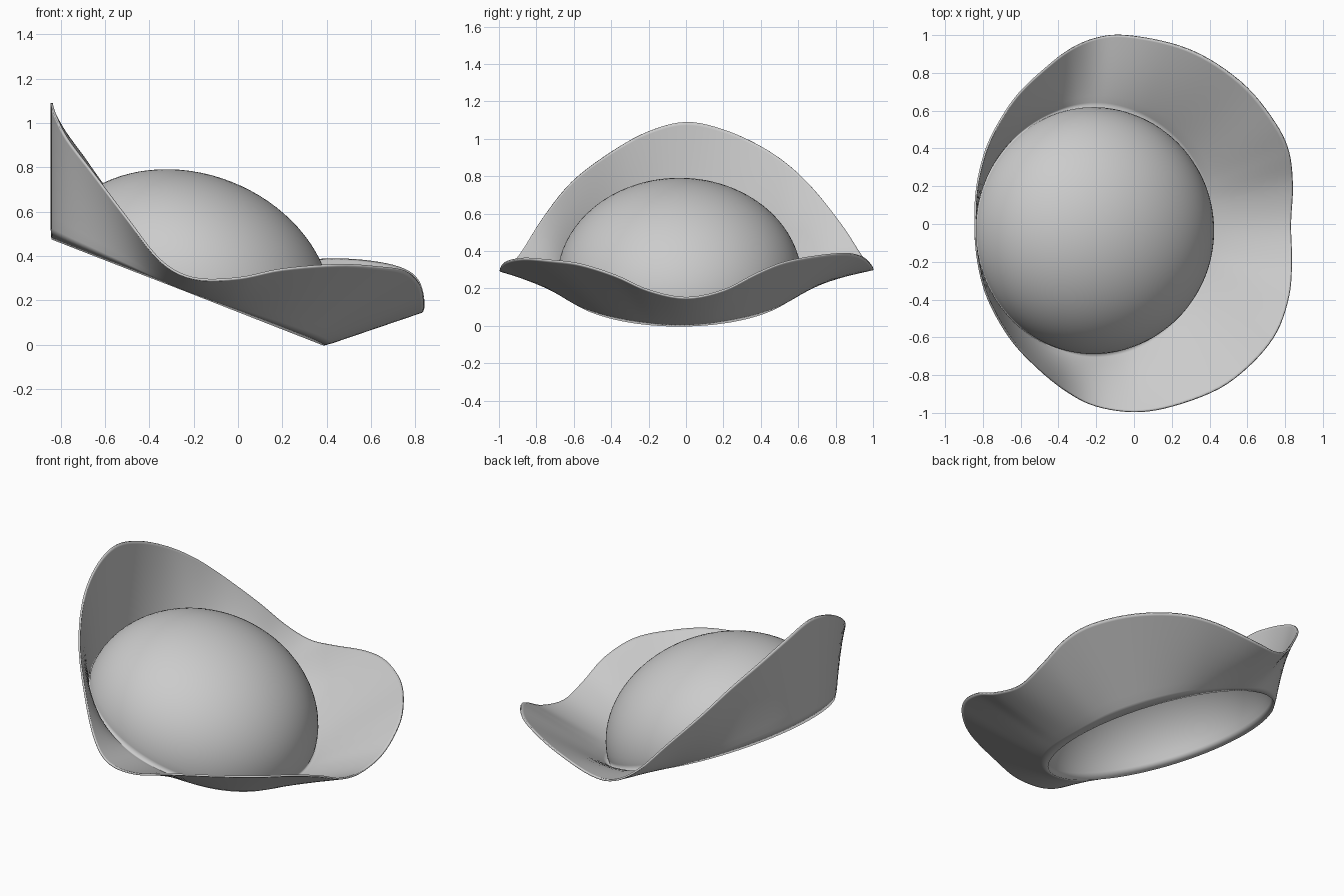
import bpy, bmesh
from math import atan2, sin, cos, pi
from mathutils import Vector

if "Cube" in bpy.data.objects:
    bpy.data.objects.remove(bpy.data.objects["Cube"], do_unlink=True)

# Tilted elliptical base shared by the dome and the brim
CENTRE = Vector((-0.225, -0.035, 0.24))
LONG = Vector((0.615, 0, -0.24))
WIDE = Vector((0, 0.65, 0))
UP = LONG.cross(WIDE).normalized() * 0.527

# Free edge of the brim, going round from the raised end
RIM = [(-.84, 0, 1.09), (-.825, -.2, 1.04), (-.77, -.4, .93), (-.65, -.61, .77),
       (-.5, -.77, .57), (-.35, -.89, .38), (-.2, -.965, .3), (0, -.995, .3),
       (.2, -.965, .34), (.45, -.87, .36), (.63, -.73, .35), (.755, -.57, .33),
       (.82, -.38, .27), (.835, -.2, .19), (.83, 0, .15), (.84, .2, .19),
       (.82, .38, .28), (.75, .53, .34), (.6, .72, .375), (.4, .87, .385),
       (.2, .955, .36), (-.05, 1, .31), (-.2, .985, .31), (-.33, .93, .39),
       (-.45, .84, .53), (-.6, .7, .71), (-.7, .56, .85), (-.78, .4, .96),
       (-.83, .2, 1.05)]


def smooth_loop(points, steps):
    """Closed Catmull-Rom curve through the points."""
    pts = [Vector(p) for p in points]
    loop = []
    for i in range(len(pts)):
        a, b, c, d = (pts[(i + k) % len(pts)] for k in (-1, 0, 1, 2))
        for s in range(steps):
            t = s / steps
            loop.append(b + (c - a) * t / 2 + (a * 2 - b * 5 + c * 4 - d) * t * t / 2
                        + (b * 3 - a - c * 3 + d) * t ** 3 / 2)
    return loop


def dome_point(angle, lift):
    flat = LONG * cos(angle) + WIDE * sin(angle)
    return CENTRE + flat * cos(lift) + UP * sin(lift)


rim = smooth_loop(RIM, 5)
angles = [atan2((p.y - CENTRE.y) / WIDE.y, (p.x - CENTRE.x) / LONG.x) for p in rim]
base = [dome_point(a, 0) for a in angles]

# Rings from the brim edge down to the base, then up the dome
rings = [[r.lerp(b, k) for r, b in zip(rim, base)]
         for k in (0, .03, .1, .25, .4, .55, .7, .82, .92, 1)]
DOME_STEPS = 22
rings += [[dome_point(a, i / DOME_STEPS * pi / 2) for a in angles]
          for i in range(1, DOME_STEPS)]

bm = bmesh.new()
loops = [[bm.verts.new(p) for p in ring] for ring in rings]
count = len(rim)
for low, high in zip(loops, loops[1:]):
    for i in range(count):
        j = (i + 1) % count
        bm.faces.new((low[i], low[j], high[j], high[i]))
top = bm.verts.new(CENTRE + UP)
for i in range(count):
    bm.faces.new((loops[-1][i], loops[-1][(i + 1) % count], top))
bm.normal_update()
if top.normal.z < 0:
    bmesh.ops.reverse_faces(bm, faces=bm.faces[:])
for face in bm.faces:
    face.smooth = True

mesh = bpy.data.meshes.new("domed_brim_shell")
bm.to_mesh(mesh)
bm.free()
shell = bpy.data.objects.new("domed_brim_shell", mesh)
bpy.context.collection.objects.link(shell)

# Thin sheet thickness
thickness = shell.modifiers.new("thickness", "SOLIDIFY")
thickness.thickness = 0.01
thickness.offset = 0

# Plain grey
grey = bpy.data.materials.new("light_grey")
grey.use_nodes = True
grey.diffuse_color = (0.6, 0.6, 0.6, 1)
grey.node_tree.nodes["Principled BSDF"].inputs["Base Color"].default_value = (0.6, 0.6, 0.6, 1)
mesh.materials.append(grey)
